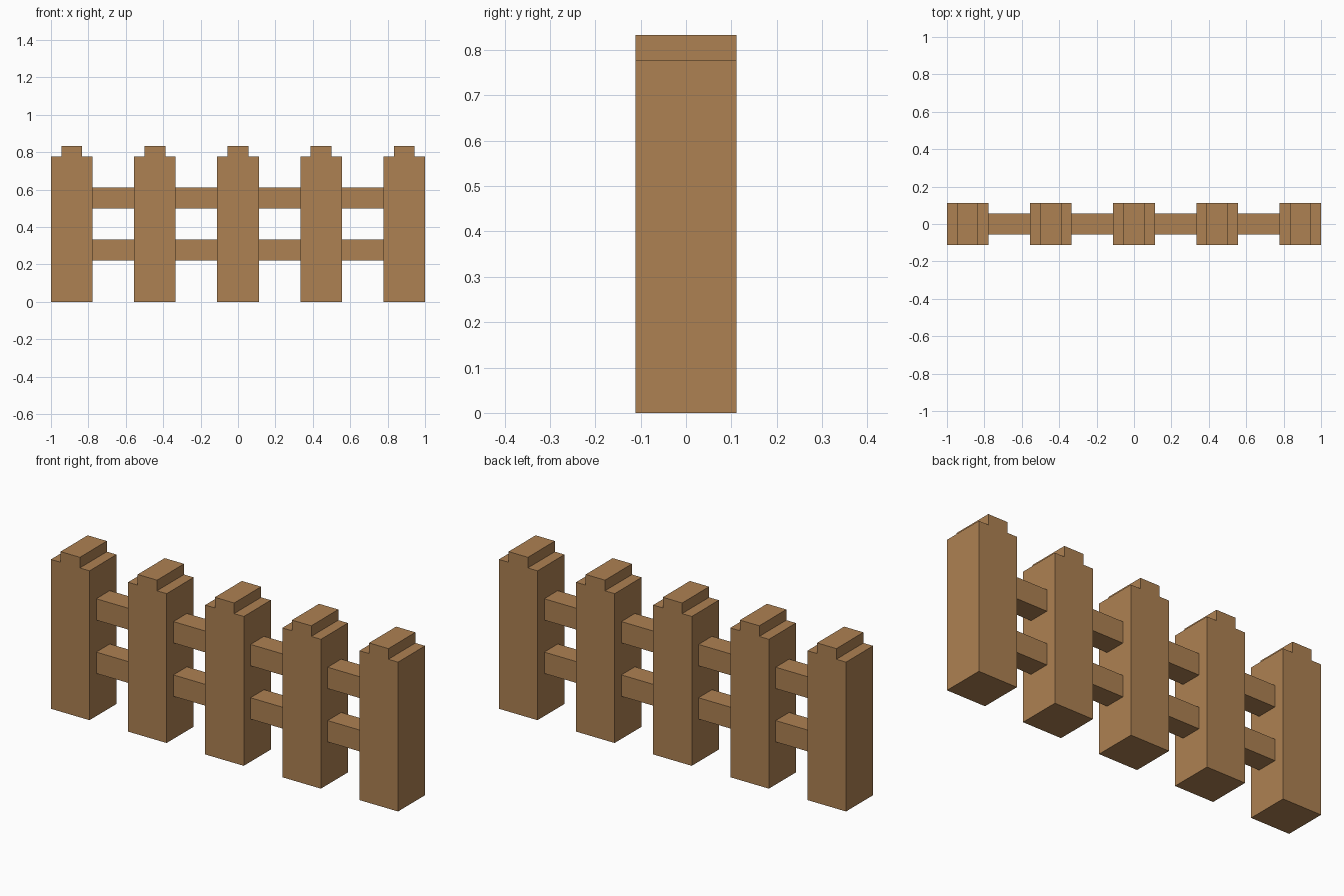
import bpy
import bmesh

U = 1 / 18          # block unit: the fence is 36 units long
POSTS = 5
PITCH = 8           # distance between post centres, in units

cube = bpy.data.objects.get("Cube")
if cube:
    bpy.data.objects.remove(cube, do_unlink=True)

wood = bpy.data.materials.new("warm_wood")
wood.use_nodes = True
color = (0.42, 0.22, 0.085, 1)
wood.diffuse_color = color
bsdf = next(n for n in wood.node_tree.nodes if n.type == "BSDF_PRINCIPLED")
bsdf.inputs["Base Color"].default_value = color
bsdf.inputs["Roughness"].default_value = 0.9


def extruded(name, outline, depth, x):
    """Extrude an x-z outline, in units, through a depth centred on y = 0."""
    bm = bmesh.new()
    face = bm.faces.new([bm.verts.new((px * U, -depth / 2 * U, pz * U))
                         for px, pz in outline])
    grown = bmesh.ops.extrude_face_region(bm, geom=[face])["geom"]
    bmesh.ops.translate(bm, vec=(0, depth * U, 0),
                        verts=[v for v in grown if isinstance(v, bmesh.types.BMVert)])
    bmesh.ops.recalc_face_normals(bm, faces=bm.faces)
    mesh = bpy.data.meshes.new(name)
    bm.to_mesh(mesh)
    bm.free()
    mesh.materials.append(wood)
    obj = bpy.data.objects.new(name, mesh)
    obj.location.x = x * U
    bpy.context.collection.objects.link(obj)
    return obj


# Posts with a narrower ridge along the top
right_half = [(2, 0), (2, 14), (1, 14), (1, 15)]
post_outline = right_half + [(-x, z) for x, z in reversed(right_half)]
first = -PITCH * (POSTS - 1) / 2
for i in range(POSTS):
    extruded(f"post_{i + 1}", post_outline, 4, first + i * PITCH)

# Lower and upper rails bridging each gap
for level, z in (("lower", 4), ("upper", 9)):
    outline = [(-2, z), (2, z), (2, z + 2), (-2, z + 2)]
    for i in range(POSTS - 1):
        extruded(f"{level}_rail_{i + 1}", outline, 2, first + (i + 0.5) * PITCH)
